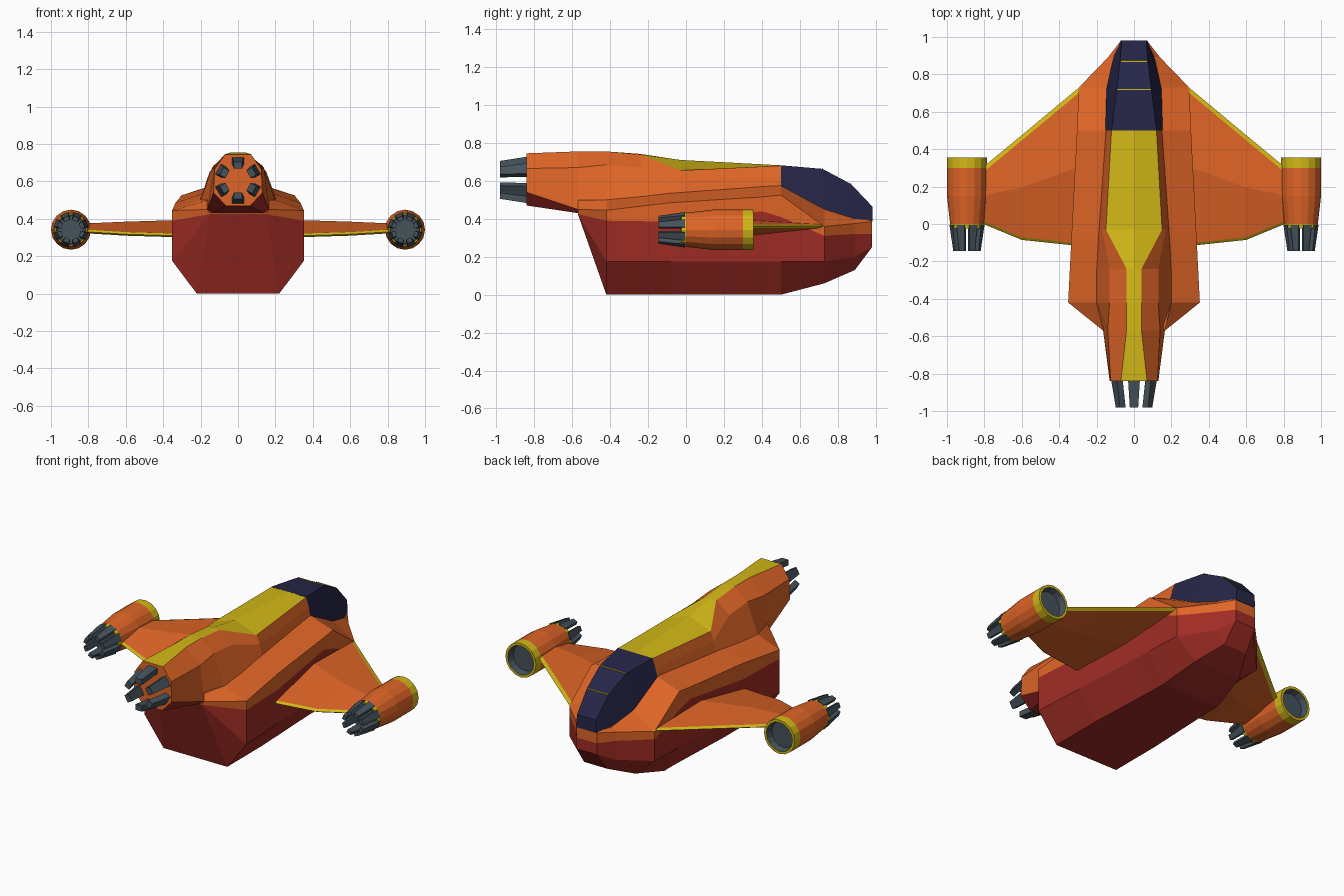
import bpy, bmesh, math
from mathutils import Vector

if "Cube" in bpy.data.objects:
    bpy.data.objects.remove(bpy.data.objects["Cube"])

COLOURS = [("orange_paint", (0.74, 0.13, 0.02)), ("red_paint", (0.35, 0.025, 0.018)),
           ("yellow_trim", (0.65, 0.48, 0.008)), ("navy_glass", (0.019, 0.019, 0.065)),
           ("steel", (0.06, 0.085, 0.105))]
ORANGE, RED, YELLOW, NAVY, STEEL = range(5)
MATS = []
for name, c in COLOURS:
    m = bpy.data.materials.new(name)
    m.diffuse_color = (*c, 1)
    m.use_nodes = True
    m.node_tree.nodes["Principled BSDF"].inputs["Base Color"].default_value = m.diffuse_color
    MATS.append(m)


def finish(name, bm):
    bmesh.ops.remove_doubles(bm, verts=bm.verts, dist=0.0005)
    bmesh.ops.recalc_face_normals(bm, faces=bm.faces)
    me = bpy.data.meshes.new(name)
    bm.to_mesh(me)
    bm.free()
    for m in MATS:
        me.materials.append(m)
    ob = bpy.data.objects.new(name, me)
    bpy.context.collection.objects.link(ob)
    return ob


def skin(bm, rings, colour):
    """Bridge closed rings; colour(i, k) gives the material of each face."""
    vs = [[bm.verts.new(p) for p in r] for r in rings]
    n = len(vs[0])
    for i in range(len(vs) - 1):
        for k in range(n):
            f = bm.faces.new((vs[i][k], vs[i][(k + 1) % n], vs[i + 1][(k + 1) % n], vs[i + 1][k]))
            f.material_index = colour(i, k)
    return vs


def body(name, sections, colour):
    """Loft mirrored half sections (bottom to top) along y, ends closed in colour rows."""
    n = len(sections[0][1])
    row = lambda k: k if k < n else (2 * n - 2 - k if k < 2 * n - 1 else -1)
    bm = bmesh.new()
    rings = [[(x, y, z) for x, z in pts] + [(-x, y, z) for x, z in reversed(pts)]
             for y, pts in sections]
    vs = skin(bm, rings, lambda i, k: colour(i, row(k)))
    for end, i in ((vs[0], -1), (vs[-1], len(sections) - 1)):
        for k in range(n - 1):
            f = bm.faces.new((end[k], end[k + 1], end[2 * n - 2 - k], end[2 * n - 1 - k]))
            f.material_index = colour(i, k)
    return finish(name, bm)


# Hull: bottom edge, lower side, colour split, shoulder, inner deck
hull = [
    (-.57, [(.15, .425), (.15, .425), (.15, .425), (.165, .45), (.165, .5)]),
    (-.42, [(.22, 0), (.352, .175), (.352, .39), (.352, .445), (.2, .5)]),
    (-.08, [(.22, 0), (.335, .175), (.335, .385), (.335, .485), (.19, .535)]),
    (.40, [(.20, 0), (.31, .175), (.31, .44), (.31, .515), (.155, .57)]),
    (.50, [(.20, 0), (.305, .175), (.305, .41), (.305, .525), (.15, .575)]),
    (.73, [(.16, .06), (.295, .175), (.295, .31), (.295, .36), (.145, .45)]),
    (.89, [(.08, .13), (.135, .20), (.14, .32), (.14, .375), (.113, .40)]),
    (.98, [(.07, .25), (.07, .25), (.07, .32), (.07, .385), (.068, .392)])]
hull_ob = body("hull", hull, lambda i, r: RED if r < 2 else ORANGE)
# Rear section leans: the back face runs from the floor up to the tail boom

# Spine: tail boom, back ridge and roof with the yellow stripe on top
spine = [
    (-.84, [(.065, .47), (.13, .54), (.125, .665), (.07, .745), (0, .745)]),
    (-.57, [(.14, .43), (.165, .45), (.14, .67), (.04, .755), (0, .755)]),
    (-.42, [(.19, .40), (.20, .50), (.13, .685), (.04, .755), (0, .755)]),
    (-.24, [(.19, .40), (.20, .515), (.13, .67), (.04, .738), (0, .742)]),
    (-.03, [(.18, .40), (.187, .54), (.17, .60), (.15, .655), (0, .71)]),
    (.50, [(.14, .40), (.15, .575), (.14, .62), (.12, .68), (0, .682)])]


def spine_colour(i, r):
    if r >= 3 and i >= 0:
        return YELLOW
    return RED if r == -1 or (r == 0 and i == 0) else ORANGE


body("spine_and_tail_boom", spine, spine_colour)

# Cockpit canopy
canopy = [
    (.50, [(.14, .40), (.153, .575), (.12, .682)]),
    (.72, [(.13, .36), (.147, .455), (.092, .663)]),
    (.87, [(.10, .36), (.116, .40), (.075, .583)]),
    (.982, [(.066, .385), (.07, .392), (.065, .465)])]
body("canopy", canopy, lambda i, r: NAVY)

# Thin yellow canopy frame strips at the glass joints
for name, y, z, x in (("rear", .72, .663, .09), ("front", .87, .583, .07)):
    body("canopy_strip_" + name, [(y - .003, [(x, z - .004), (x, z + .002)]),
                                  (y + .003, [(x, z - .004), (x, z + .002)])],
         lambda i, r: YELLOW)


# Wings: x, leading y, trailing y, trailing z, top z, bottom z
WING = [(.27, .75, -.12, .308, .395, .305), (.60, .475, -.085, .318, .385, .318),
        (.83, .285, .01, .332, .375, .328)]


def wing(name, s):
    bm = bmesh.new()
    rings = []
    for x, ly, ty, tz, top, bot in WING:
        lz, my = .363, ty + (ly - ty) * .5
        prof = [(ly, lz), (ly - .028, lz + .008), (my, top), (ty + .014, tz + .012), (ty, tz),
                (ty + .014, tz - .008), (my, bot), (ly - .028, lz - .012)]
        rings.append([(s * x, y, z) for y, z in prof])
    vs = skin(bm, rings, lambda i, k: YELLOW if k in (0, 3, 4, 7) else ORANGE)
    for end in (vs[0], vs[-1]):
        bm.faces.new(end)
    finish(name, bm)


def petals(name, cx, cz, count, phase, y0, y1, r0, r1, w0, w1, t):
    """Ring of tapered exhaust blades around a y axis."""
    bm = bmesh.new()
    for j in range(count):
        a = phase + j * math.tau / count
        out = Vector((math.cos(a), 0, math.sin(a)))
        side = Vector((-math.sin(a), 0, math.cos(a)))
        rings = []
        for y, r, w in ((y0, r0, w0), (y1, r1, w1)):
            c = Vector((cx, y, cz))
            rings.append([c + out * (r - d) + side * e
                          for d, e in ((0, -w / 2), (0, w / 2), (t, w / 2), (t, -w / 2))])
        for end in skin(bm, rings, lambda i, k: STEEL):
            bm.faces.new(end).material_index = STEEL
    finish(name, bm)


# Wing-tip engine: revolved profile of y, radius, colour of the next band
ENGINE = [(-.005, 0, STEEL), (-.005, .078, STEEL), (-.025, .080, YELLOW), (-.025, .088, YELLOW),
          (0, .090, ORANGE), (.15, .107, ORANGE), (.30, .107, YELLOW), (.355, .106, YELLOW),
          (.355, .09, STEEL), (.315, .08, STEEL), (.315, 0, STEEL)]


def engine(name, cx, cz, sides=16):
    bm = bmesh.new()
    ang = [k * math.tau / sides for k in range(sides)]
    rings = [[(cx + r * math.cos(a), y, cz + r * math.sin(a)) for a in ang] for y, r, _ in ENGINE]
    skin(bm, rings, lambda i, k: ENGINE[i][2])
    finish(name, bm)


for side, s in (("right", 1), ("left", -1)):
    wing("wing_" + side, s)
    engine("engine_" + side, s * .893, .342)
    petals("engine_exhaust_" + side, s * .893, .342, 8, math.pi / 8,
           -.005, -.145, .092, .073, .046, .03, .022)

# Tail exhaust blades
petals("tail_exhaust", 0, .605, 6, math.pi / 2, -.82, -.98, .125, .1, .065, .045, .035)
